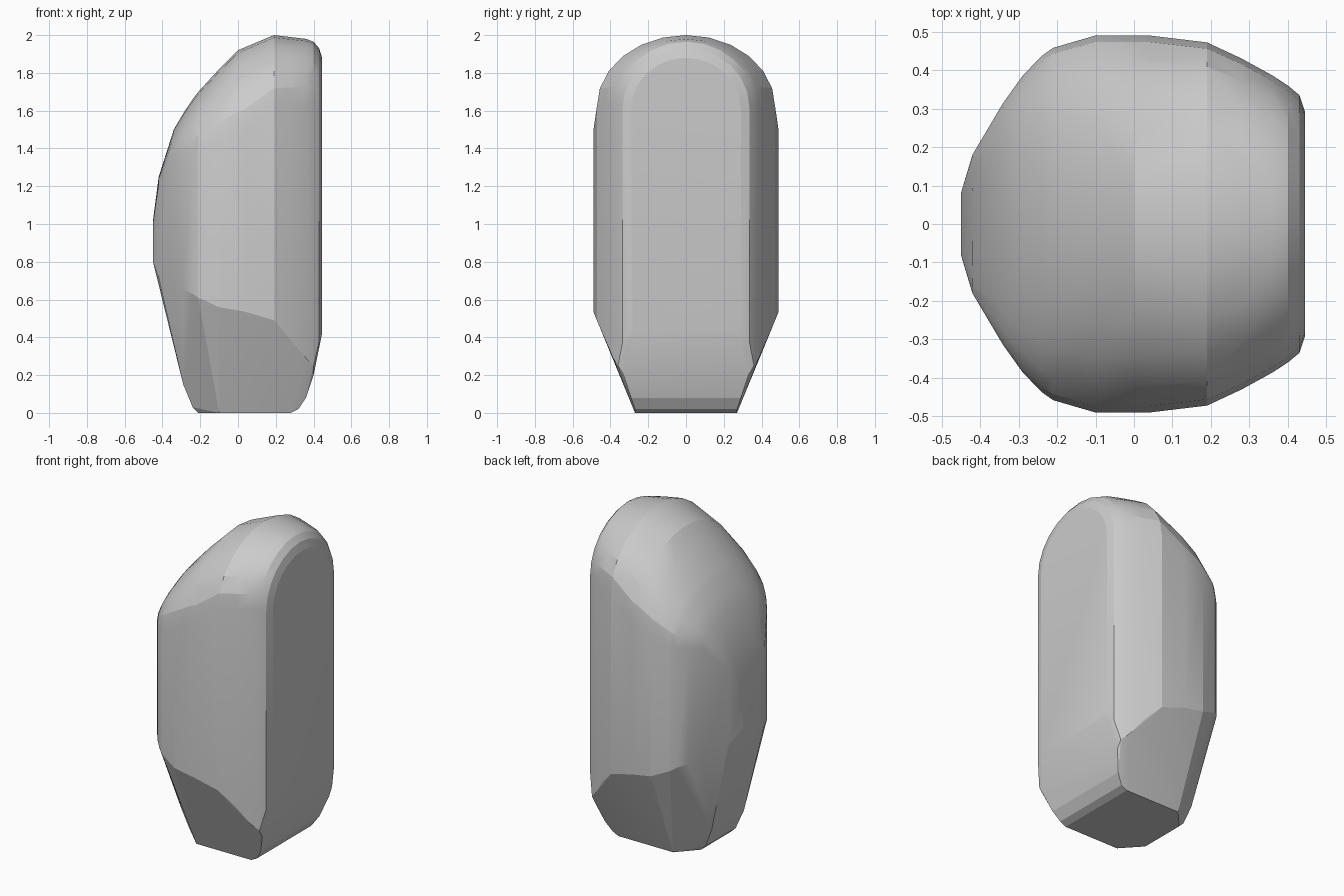
import bpy, bmesh, math

# Upright slices along x:
# x, bottom z, bottom half width, taper end z, half width, arch height, top z
SLICES = [
    (-0.45, 0.80, 0.08, 0.82, 0.08, 0.02, 1.02),
    (-0.42, 0.68, 0.11, 0.72, 0.18, 0.05, 1.25),
    (-0.34, 0.36, 0.15, 0.67, 0.315, 0.14, 1.50),
    (-0.29, 0.15, 0.16, 0.65, 0.385, 0.21, 1.585),
    (-0.24, 0.03, 0.15, 0.63, 0.437, 0.28, 1.66),
    (-0.21, 0.00, 0.15, 0.61, 0.458, 0.31, 1.70),
    (-0.10, 0.00, 0.27, 0.56, 0.49, 0.38, 1.82),
    (0.00, 0.00, 0.27, 0.54, 0.49, 0.44, 1.92),
    (0.04, 0.00, 0.27, 0.535, 0.49, 0.44, 1.938),
    (0.19, 0.00, 0.27, 0.49, 0.472, 0.38, 2.00),
    (0.28, 0.00, 0.27, 0.40, 0.43, 0.36, 1.99),
    (0.32, 0.02, 0.27, 0.35, 0.408, 0.35, 1.985),
    (0.36, 0.08, 0.29, 0.29, 0.386, 0.34, 1.98),
    (0.40, 0.20, 0.33, 0.25, 0.36, 0.33, 1.965),
    (0.43, 0.35, 0.31, 0.38, 0.335, 0.31, 1.93),
    (0.445, 0.42, 0.28, 0.44, 0.29, 0.27, 1.88),
]
ARCH_STEPS = 6

bm = bmesh.new()
for x, zb, b, zs, w, arch, top in SLICES:
    # straight flank, then an elliptical arch to the crest
    half = [(b, zb), (w, zs)]
    for i in range(ARCH_STEPS):
        t = math.pi / 2 * i / ARCH_STEPS
        half.append((w * math.cos(t), top - arch + arch * math.sin(t)))
    for y, z in half:
        for side in (-1, 1):
            bm.verts.new((x, side * y, z))
    bm.verts.new((x, 0, top))

# Wrap the slices in one convex skin
res = bmesh.ops.convex_hull(bm, input=bm.verts[:])
loose = {v for v in bm.verts if not v.link_faces}
bmesh.ops.delete(bm, geom=list(loose), context='VERTS')
bmesh.ops.dissolve_limit(bm, angle_limit=math.radians(2),
                         verts=bm.verts[:], edges=bm.edges[:])
bmesh.ops.recalc_face_normals(bm, faces=bm.faces[:])
mesh = bpy.data.meshes.new("rounded_block")
bm.to_mesh(mesh)
bm.free()
body = bpy.data.objects.new("rounded_block", mesh)
bpy.context.collection.objects.link(body)

# Softened facets with a crisp taper edge
bpy.context.view_layer.objects.active = body
body.select_set(True)
bpy.ops.object.shade_smooth_by_angle(angle=math.radians(15))
